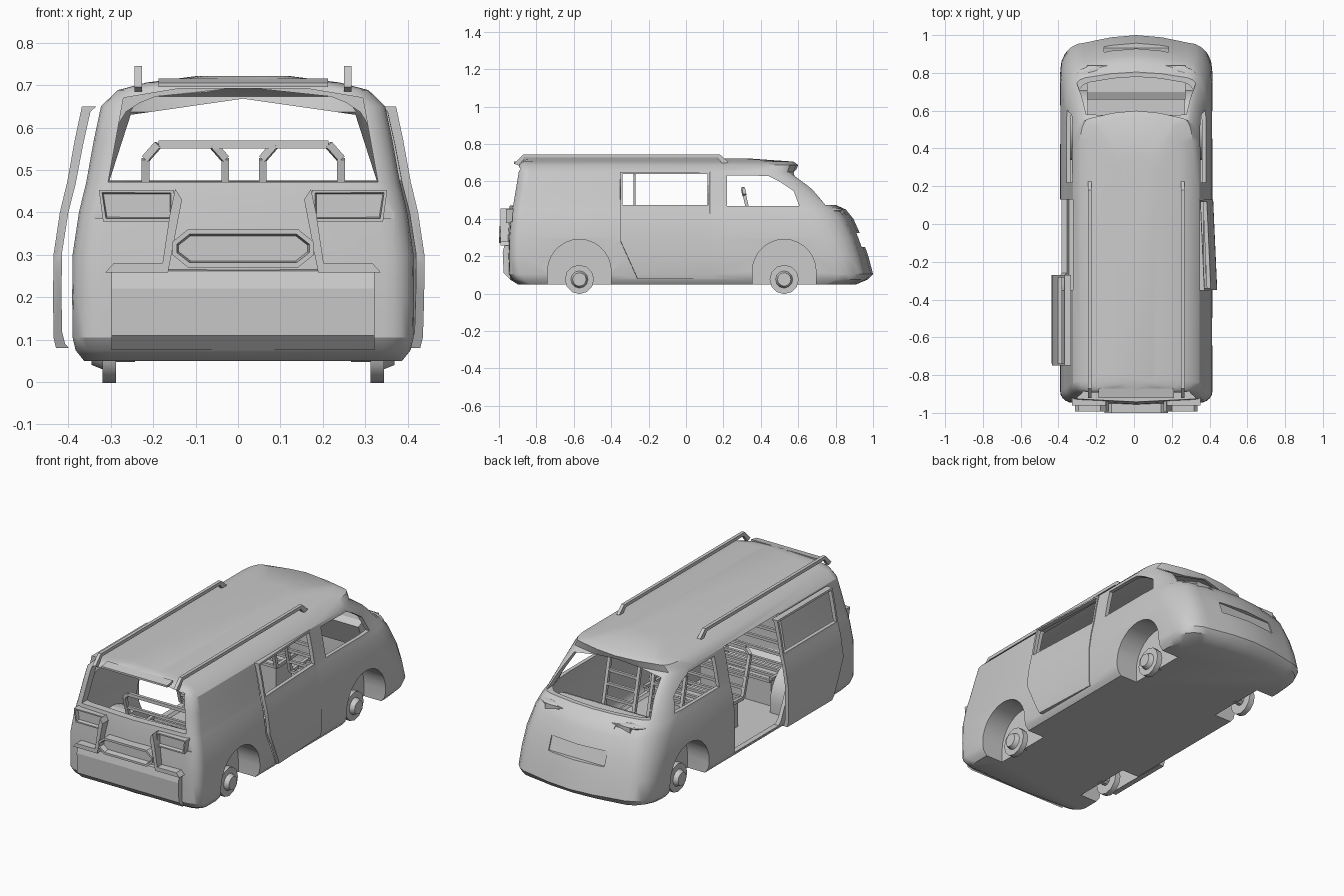
import bpy, bmesh, math
from mathutils import Matrix, Vector

if "Cube" in bpy.data.objects:
    bpy.data.objects.remove(bpy.data.objects["Cube"])

CX = 0.012   # body centre line


def make(name, bm, smooth=True):
    bmesh.ops.recalc_face_normals(bm, faces=bm.faces)
    me = bpy.data.meshes.new(name)
    bm.to_mesh(me)
    bm.free()
    ob = bpy.data.objects.new(name, me)
    bpy.context.collection.objects.link(ob)
    if smooth:
        shade(ob)
    return ob


def shade(ob):
    bpy.ops.object.select_all(action='DESELECT')
    ob.select_set(True)
    bpy.context.view_layer.objects.active = ob
    bpy.ops.object.shade_smooth_by_angle(angle=math.radians(32))


def prism(name, pts, axis, lo, hi, rim=0, depth=0):
    """Extrude a 2D outline along x (pts are y,z) or y (pts are x,z); optional recess in the 'lo' face."""
    bm = bmesh.new()
    place = (lambda p, t: (CX + t, p[0], p[1])) if axis == 'X' else (lambda p, t: (CX + p[0], t, p[1]))
    a = [bm.verts.new(place(p, lo)) for p in pts]
    b = [bm.verts.new(place(p, hi)) for p in pts]
    face = bm.faces.new(a)
    bm.faces.new(b[::-1])
    for i in range(len(a)):
        j = (i + 1) % len(a)
        bm.faces.new((a[i], b[i], b[j], a[j]))
    if rim:
        bmesh.ops.recalc_face_normals(bm, faces=bm.faces)
        bmesh.ops.inset_region(bm, faces=[face], thickness=rim)
        bmesh.ops.inset_region(bm, faces=[face], thickness=rim * 0.4, depth=-depth)
    return make(name, bm, False)


def sided(s, lo, hi):
    return (lo, hi) if s > 0 else (-hi, -lo)


def boolean(ob, cutter, op='DIFFERENCE', keep=False):
    m = ob.modifiers.new('cut', 'BOOLEAN')
    m.operation, m.object, m.solver = op, cutter, 'EXACT'
    bpy.context.view_layer.objects.active = ob
    bpy.ops.object.modifier_apply(modifier=m.name)
    if not keep:
        bpy.data.objects.remove(cutter)


# body levels: z, half width, rear y, front y, front corner (x, y), front bow
LEVELS = [
    (.05, .375, -.90, .91, .12, .14, .03), (.075, .395, -.94, .97, .12, .14, .03),
    (.105, .402, -.96, 1.0, .13, .14, .04), (.20, .403, -.962, .975, .13, .15, .04),
    (.30, .402, -.96, .94, .13, .17, .04), (.40, .387, -.952, .895, .12, .20, .04),
    (.45, .375, -.945, .855, .11, .22, .04), (.47, .37, -.942, .81, .10, .24, .03),
    (.57, .352, -.925, .70, .09, .24, .03), (.65, .335, -.912, .585, .07, .16, .035),
    (.688, .296, -.905, .60, .05, .12, .04), (.706, .228, -.895, .575, .05, .10, .04),
    (.722, .105, -.86, .35, .04, .08, .02)]


def loft(name, inset=0):
    bm = bmesh.new()
    rings = []
    for z, w, r, f, cx, cy, bow in LEVELS:
        if inset:   # cabin space; nose stays solid
            z, w, r, f = .39 + (z - .39) * .95, w - inset, r + .04, min(f - inset, .83)
        half = [(0, f), ((w - cx) * .5, f - bow * .3)]
        for i in range(6):
            t = math.pi / 2 * i / 5
            half.append((w - cx + cx * math.sin(t), f - bow - cy + cy * math.cos(t)))
        rx, ry = min(.07, w * .5), .06
        for i in range(6):
            t = math.pi / 2 * i / 5
            half.append((w - rx + rx * math.cos(t), r + .015 + ry - ry * math.sin(t)))
        half.append((0, r))
        pts = half + [(-x, y) for x, y in half[-2:0:-1]]
        rings.append([bm.verts.new((CX + x, y, z)) for x, y in pts])
    for a, b in zip(rings, rings[1:]):
        for i in range(len(a)):
            j = (i + 1) % len(a)
            bm.faces.new((a[i], a[j], b[j], b[i]))
    bm.faces.new(rings[0])
    bm.faces.new(rings[-1])
    return make(name, bm, False)


def arch(y, s, r, inner):
    pts = [(y + r, -.02), (y + r, .12)]
    pts += [(y + r * math.cos(t), .12 + r * math.sin(t)) for t in [math.pi * i / 14 for i in range(1, 14)]]
    pts += [(y - r, .12), (y - r, -.02)]
    return prism('arch_cutter', pts, 'X', *sided(s, inner, .6))


# hollow body shell with wheel housings
AXLES = (.525, -.57)
body = loft('van_body')
cabin = loft('cabin_cutter', .02)
for y in AXLES:
    for s in (-1, 1):
        boolean(cabin, arch(y, s, .185, .255))
boolean(body, cabin)
for y in AXLES:
    for s in (-1, 1):
        boolean(body, arch(y, s, .17, .27))

# sliding doors, taken out of the side panels
DOOR = [(-.35, .65), (-.35, .28), (-.26, .08), (.13, .08), (.13, .65)]
GLASS = [(-.338, .475), (.118, .475), (.118, .64), (-.338, .64)]
for s, name in ((-1, 'left_sliding_door'), (1, 'right_sliding_door')):
    door = body.copy()
    door.data = body.data.copy()
    door.name = name
    bpy.context.collection.objects.link(door)
    cut = prism('door_cutter', DOOR, 'X', *sided(s, .25, .6))
    boolean(door, cut, 'INTERSECT', keep=True)
    boolean(body, cut)
    boolean(door, prism('glass_cutter', GLASS, 'X', *sided(s, .2, .6)))
    if s < 0:
        door.data.transform(Matrix.Translation((-.045, -.40, 0)))
    else:
        p = Matrix.Translation((.4, .13, 0))
        door.data.transform(Matrix.Translation((.004, 0, 0)) @ p @ Matrix.Rotation(.045, 4, 'Z') @ p.inverted())
    shade(door)

# window openings: front sides, windshield, rear
boolean(body, prism('side_cutter', [(.22, .47), (.605, .47), (.575, .55), (.50, .60), (.44, .63), (.22, .632)],
                    'X', -.6, .6))
boolean(body, prism('windshield_cutter', [(-.315, .475), (.315, .475), (.265, .63), (0, .668), (-.265, .63)],
                    'Y', .46, 1.1))
boolean(body, prism('rear_cutter', [(-.318, .472), (.318, .472), (.282, .67), (.15, .692), (-.15, .692), (-.282, .67)],
                    'Y', -1.1, -.85))
# lamp recesses, nose intake
for s in (-1, 1):
    boolean(body, prism('lamp_cutter', [(s * .17, .385), (s * .355, .385), (s * .365, .447), (s * .17, .447)],
                        'Y', -1.1, -.928))
    boolean(body, prism('headlamp_cutter', [(.835, .44), (.865, .415), (1, .415), (1, .445)],
                        'X', *sided(s, .17, .30)))
boolean(body, prism('intake_cutter', [(.905, .325), (.932, .25), (1.1, .25), (1.1, .325)], 'X', -.17, .17))
shade(body)

# tail lamps and headlamps
for s in (-1, 1):
    prism('tail_lamp', [(s * .163, .378), (s * .33, .378), (s * .34, .453), (s * .163, .453)],
          'Y', -.962, -.92, .01, .02)
    prism('tailgate_bracket', [(s * .16, .455), (s * .144, .43), (s * .177, .258), (s * .325, .258),
                               (s * .305, .28), (s * .19, .28), (s * .172, .40)], 'Y', -.992, -.93)
    bm = bmesh.new()
    bmesh.ops.create_uvsphere(bm, u_segments=14, v_segments=8, radius=1, matrix=Matrix.Translation(
        (CX + s * .25, .80, .445)) @ Matrix.Rotation(s * -.3, 4, 'Z') @ Matrix.Diagonal((.075, .035, .014, 1)))
    make('headlamp_brow', bm)

# plate recess and rear bumper
prism('plate_recess', [(-.13, .27), (.13, .27), (.167, .30), (.167, .33), (.13, .36), (-.13, .36),
                       (-.167, .33), (-.167, .30)], 'Y', -1.0, -.92, .012, .03)
prism('rear_bumper', [(-.93, .27), (-.97, .262), (-.98, .22), (-.975, .11), (-.94, .075)], 'X', -.31, .31)
prism('rear_roof_lip', [(-.87, .715), (-.92, .705), (-.92, .695), (-.87, .70)], 'X', -.2, .2)

# roof rails
for s in (-1, 1):
    prism('roof_rail', [(-.92, .695), (-.87, .745), (.18, .745), (.225, .705), (.20, .69), (.165, .727),
                        (-.86, .727), (-.895, .685)], 'X', *sided(s, .238, .256))


# wheels with hubs
def disc(bm, x, y, s, r1, r2, d, seg):
    m = Matrix.Translation((x, y, .076)) @ Matrix.Rotation(s * math.pi / 2, 4, 'Y')
    bmesh.ops.create_cone(bm, cap_ends=True, segments=seg, radius1=r1, radius2=r2, depth=d, matrix=m)


for y in AXLES:
    for s in (-1, 1):
        bm = bmesh.new()
        disc(bm, CX + s * .316, y, s, .078, .078, .032, 12)
        disc(bm, CX + s * .342, y, s, .048, .036, .03, 12)
        disc(bm, CX + s * .28, y, s, .03, .03, .05, 10)
        make('wheel', bm)


# seats: open frames with slats
def bar(bm, a, b, t):
    a, b = Vector(a), Vector(b)
    m = Matrix.Translation((a + b) / 2) @ (b - a).to_track_quat('Z', 'Y').to_matrix().to_4x4()
    bmesh.ops.create_cube(bm, size=1, matrix=m @ Matrix.Diagonal((t, t, (b - a).length, 1)))


def seat(name, x0, x1, y, top, low):
    bm = bmesh.new()
    by = y + .07
    mid = lambda x, k: (x, by + (y - by) * k, low + (top - low) * k)
    for x, d in ((x0, .03), (x1, -.03)):
        bar(bm, mid(x, 0), mid(x, .89), .018)
        bar(bm, mid(x, .89), mid(x + d, 1), .018)
        bar(bm, (x, by, low), (x, by + .19, low + .01), .018)
    bar(bm, mid(x0 + .03, 1), mid(x1 - .03, 1), .018)
    for k in (.2, .42, .64):
        bar(bm, mid(x0, k), mid(x1, k), .015)
    for k in (.0, .065, .13, .19):
        bar(bm, (x0, by + k, low), (x1, by + k, low), .015)
    m = Matrix.Translation(((x0 + x1) / 2, by + .09, (low + .06) / 2))
    bmesh.ops.create_cube(bm, size=1, matrix=m @ Matrix.Diagonal((x1 - x0 - .03, .14, low - .07, 1)))
    make(name, bm, False)


seat('left_front_seat', -.218, -.03, .305, .56, .25)
seat('right_front_seat', .058, .243, .305, .56, .25)
seat('middle_bench', -.22, .245, -.25, .46, .22)
seat('rear_bench', -.22, .245, -.68, .46, .22)
prism('seat_top_bar', [(.296, .551), (.314, .551), (.314, .569), (.296, .569)], 'X', -.20, .20)

# dashboard
prism('dashboard', [(.66, .44), (.70, .458), (.84, .45), (.84, .30), (.72, .30)], 'X', -.26, .26)
